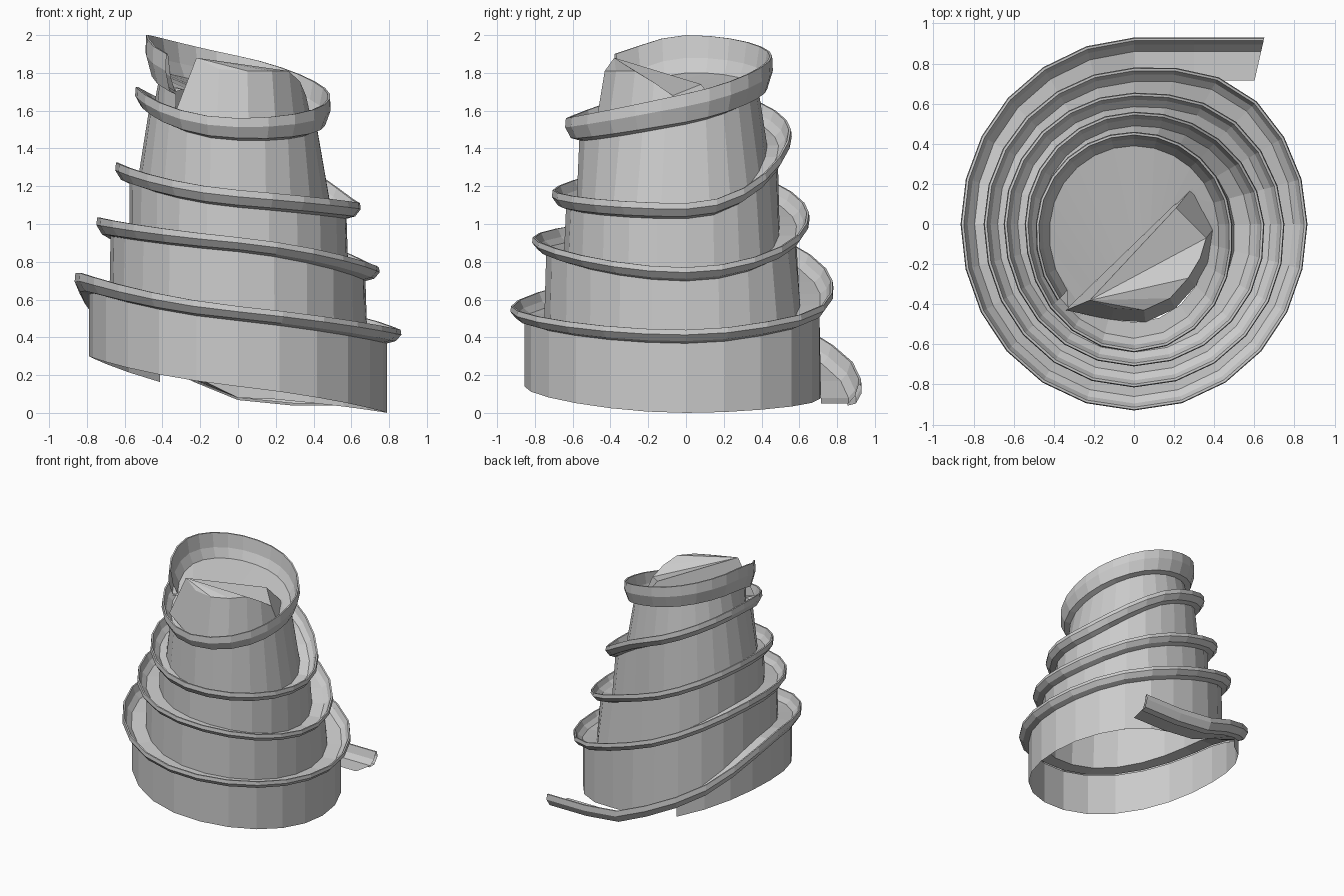
import bpy, bmesh
from math import sin, cos, radians

if "Cube" in bpy.data.objects:
    bpy.data.objects.remove(bpy.data.objects["Cube"])

# Key values along the spiral: angle in degrees, running up from the exit at the back
RADIUS = [(90, .93), (180, .865), (270, .93), (360, .865), (405, .865), (450, .78), (540, .75),
          (630, .815), (720, .75), (765, .72), (810, .655), (900, .65), (990, .71), (1080, .65),
          (1170, .56), (1260, .545), (1350, .64), (1440, .49), (1530, .46), (1620, .49), (1665, .54)]
HEIGHT = [(90, .18), (127, .4), (185, .745), (270, .565), (360, .44), (405, .52), (450, .7),
          (540, 1.035), (630, .93), (720, .77), (810, 1.06), (900, 1.325), (990, 1.18), (1080, 1.11),
          (1170, 1.5), (1260, 1.725), (1350, 1.56), (1440, 1.69), (1530, 1.89), (1620, 2.0), (1665, 1.9)]
WIDTH = [(90, .215), (180, .185), (270, .18), (450, .18), (720, .165), (810, .16), (900, .12),
         (990, .13), (1080, .15), (1170, .13), (1260, .1), (1350, .15), (1440, .12), (1665, .12)]
DEPTH = [(90, .1), (180, .1), (270, .065), (360, .06), (450, .07), (540, .09), (630, .065),
         (720, .06), (810, .07), (900, .09), (1080, .07), (1260, .1), (1350, .105),
         (1440, .15), (1620, .2), (1665, .2)]
BASE = [(90, .07), (180, .3), (270, .14), (360, .0), (450, .09)]


def at(keys, a, smooth=True):
    """Value of a key list at angle a (monotone cubic between keys)."""
    if a <= keys[0][0]:
        return keys[0][1]
    for i in range(len(keys) - 1):
        (x0, y0), (x1, y1) = keys[i], keys[i + 1]
        if a <= x1:
            h, t = x1 - x0, (a - x0) / (x1 - x0)
            if not smooth:
                return y0 + (y1 - y0) * t

            def slope(k):
                if k == 0 or k == len(keys) - 1:
                    return (y1 - y0) / h
                l = (keys[k][1] - keys[k - 1][1]) / (keys[k][0] - keys[k - 1][0])
                r = (keys[k + 1][1] - keys[k][1]) / (keys[k + 1][0] - keys[k][0])
                return 0 if l * r <= 0 else 2 * l * r / (l + r)
            return ((2*t**3 - 3*t**2 + 1) * y0 + (t**3 - 2*t**2 + t) * h * slope(i)
                    + (3*t**2 - 2*t**3) * y1 + (t**3 - t**2) * h * slope(i + 1))
    return keys[-1][1]


def polar(r, a, z):
    return (r * cos(radians(a)), r * sin(radians(a)), z)


def make(name, verts, faces):
    me = bpy.data.meshes.new(name)
    bm = bmesh.new()
    vs = [bm.verts.new(v) for v in verts]
    for f in faces:
        bm.faces.new([vs[i] for i in f])
    bmesh.ops.remove_doubles(bm, verts=bm.verts, dist=0.0005)
    bmesh.ops.recalc_face_normals(bm, faces=bm.faces)
    bm.to_mesh(me)
    bm.free()
    ob = bpy.data.objects.new(name, me)
    bpy.context.collection.objects.link(ob)
    return ob


def loft(name, rows):
    n = len(rows[0])
    faces = [(i*n + j, i*n + j + 1, (i+1)*n + j + 1, (i+1)*n + j)
             for i in range(len(rows) - 1) for j in range(n - 1)]
    return make(name, [p for r in rows for p in r], faces)


def section(a):
    """Channel cross-section as (radius, height): floor, lip, underside."""
    r, z, w, d = at(RADIUS, a), at(HEIGHT, a), at(WIDTH, a, False), at(DEPTH, a, False)
    return [(r - w, z - d), (r - .07, z - d), (r - .035, z - d * .6), (r - .016, z),
            (r - .004, z), (r, z - d * .45), (r - .03, z - d), (r - .075, z - d - .012)]


angles = list(range(90, 1666, 15))

# Spiral channel, starting with the straight run-out at the exit
rows = []
for x, drop in ((.6, .03), (.3, .03), (.15, .015)):
    rows.append([(x + (.05 * (y - .71) / .22 if x == .6 else 0), y, z - drop)
                 for y, z in section(90)])
for a in angles:
    row = [polar(r, a, z) for r, z in section(a)]
    if a >= 1440:                       # top platform closes on a straight edge
        t = (a - 1440) / 225
        row[0] = (.29 - .62 * t, .18 - .6 * t, 1.62 + .1 * t)
    rows.append(row)
loft("spiral_channel", rows)

# Tower wall hanging from the channel down to the turn below
rows = []
for a in angles[2:]:
    r, z = section(a)[-1]
    if a < 450:
        r2, z2 = r, min(at(BASE, a), z)
    else:
        r2, z2 = section(a - 360)[0]
    rows.append([polar(r, a, z), polar(r2, a, z2)])
loft("tower_wall", rows)

# Raised block inside the top turn, with a sloping roof; its back leans onto the platform
top = [(-.22, -.38, 1.88), (-.1, -.42, 1.82), (.05, -.43, 1.81), (.18, -.37, 1.81),
       (.27, -.27, 1.81), (.33, -.17, 1.75), (.36, -.07, 1.68), (.21, .08, 1.74)]
bottom = [(x * 1.14, y * 1.14, 1.45) for x, y, z in top]
bottom[0] = (-.34, -.43, 1.57)
bottom[-2:] = [(.4, -.02, 1.5), (.29, .18, 1.6)]
n = len(top)
faces = [(i, (i + 1) % n, n + (i + 1) % n, n + i) for i in range(n)]
faces += [(0, i, i + 1) for i in range(1, n - 1)]
make("top_block", top + bottom, faces)
